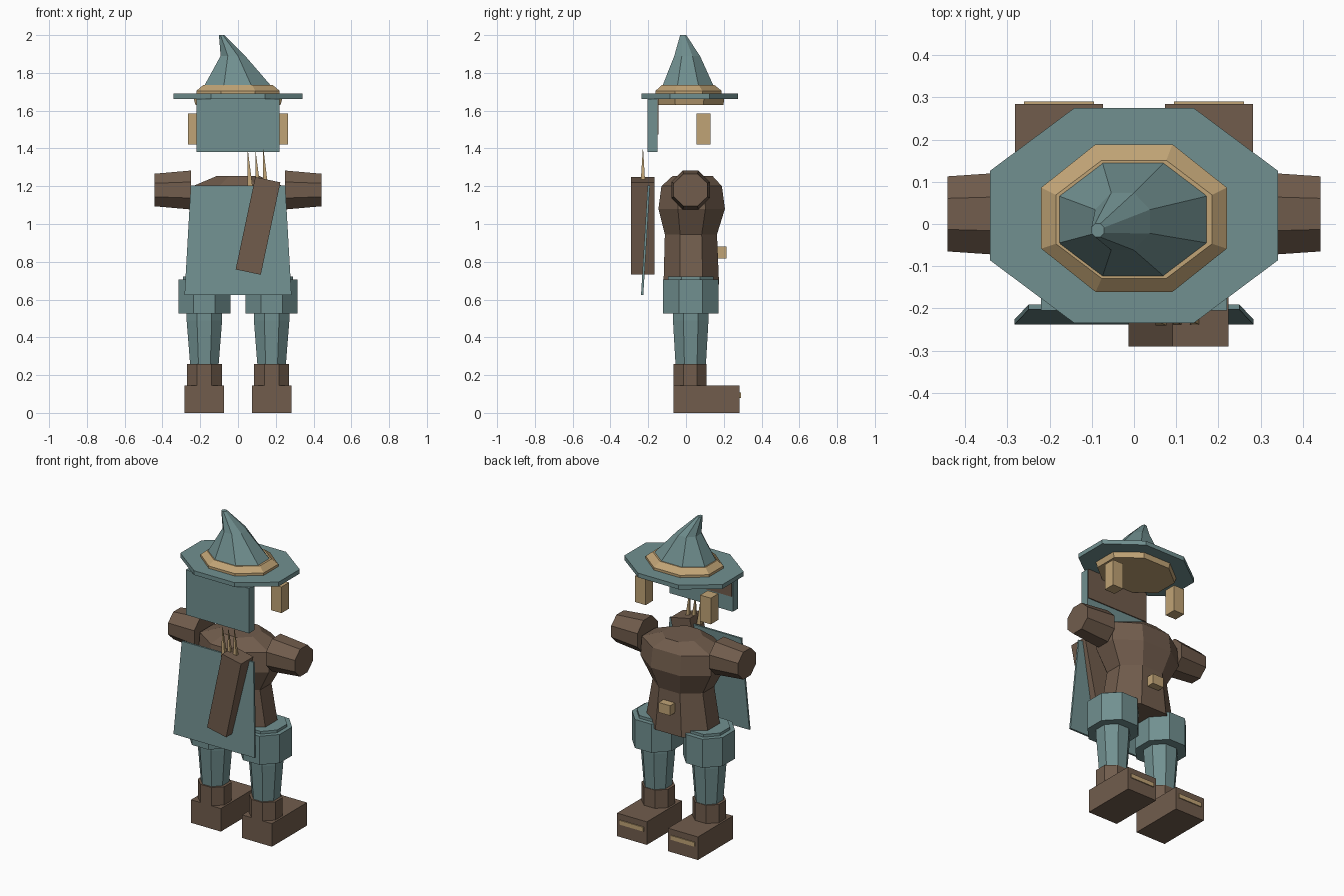
import bpy
import bmesh
import math
from mathutils import Matrix, Vector

cube = bpy.data.objects.get("Cube")
if cube:
    bpy.data.objects.remove(cube, do_unlink=True)


def material(name, colour):
    m = bpy.data.materials.new(name)
    m.use_nodes = True
    m.diffuse_color = (*colour, 1)
    m.node_tree.nodes["Principled BSDF"].inputs["Base Color"].default_value = (*colour, 1)
    return m


TEAL = material("dusty_teal", (0.165, 0.28, 0.28))
BROWN = material("leather_brown", (0.165, 0.108, 0.073))
TAN = material("straw_tan", (0.53, 0.37, 0.18))


def loft(name, mat, rings, sides=8, matrix=Matrix()):
    """Stack flat-sided rings; each ring is (z, half width, half depth, centre x, centre y)."""
    bm = bmesh.new()
    loops = []
    grow = 1 / math.cos(math.pi / sides)
    for z, rx, ry, cx, cy in rings:
        loop = []
        for i in range(sides):
            a = (i + 0.5) * math.tau / sides
            co = Vector((cx + rx * grow * math.cos(a), cy + ry * grow * math.sin(a), z))
            loop.append(bm.verts.new(matrix @ co))
        loops.append(loop)
    for low, high in zip(loops, loops[1:]):
        for i in range(sides):
            j = (i + 1) % sides
            bm.faces.new((low[i], low[j], high[j], high[i]))
    bm.faces.new(loops[0][::-1])
    bm.faces.new(loops[-1])
    bmesh.ops.recalc_face_normals(bm, faces=bm.faces)
    mesh = bpy.data.meshes.new(name)
    bm.to_mesh(mesh)
    bm.free()
    mesh.materials.append(mat)
    obj = bpy.data.objects.new(name, mesh)
    bpy.context.collection.objects.link(obj)
    return obj


def box(name, mat, x, y, z, matrix=Matrix()):
    rx, ry = (x[1] - x[0]) / 2, (y[1] - y[0]) / 2
    cx, cy = (x[0] + x[1]) / 2, (y[0] + y[1]) / 2
    return loft(name, mat, [(h, rx, ry, cx, cy) for h in z], 4, matrix)


# Hat
loft("hat_lining", TAN, [(1.63, 0.225, 0.18, 0, 0.018), (1.664, 0.235, 0.185, 0, 0.018)])
loft("hat_brim", TEAL, [(1.663, 0.342, 0.255, 0, 0.02), (1.69, 0.342, 0.255, 0, 0.02)])
loft("hat_band", TAN, [(1.69, 0.22, 0.175, 0, 0.014), (1.705, 0.22, 0.175, 0, 0.014),
                       (1.735, 0.185, 0.14, 0, 0.011)])
loft("hat_crown", TEAL, [(1.72, 0.185, 0.14, 0, 0.011), (1.89, 0.065, 0.068, -0.027, 0.006),
                         (2.0, 0.015, 0.016, -0.086, -0.015)])

# Hood behind the head, with its lining
box("hood", TEAL, (-0.22, 0.22), (-0.205, -0.152), (1.38, 1.663))
box("hood_lining", BROWN, (-0.215, 0.215), (-0.153, -0.146), (1.475, 1.663))

# Torso and buckle
loft("torso", BROWN, [(0.68, 0.22, 0.147, 0, 0.028), (0.945, 0.175, 0.138, 0, 0.026),
                      (1.08, 0.245, 0.176, 0, 0.03), (1.2, 0.24, 0.16, 0, 0.03),
                      (1.255, 0.11, 0.105, 0, 0.035)])
box("buckle", TAN, (-0.04, 0.04), (0.15, 0.215), (0.817, 0.88))

# Cape
loft("cape", TEAL, [(0.625, 0.283, 0.006, 0, -0.232), (1.205, 0.25, 0.006, 0, -0.197)], 4)

# Quiver and arrows on the cape
tilt = Matrix.Translation((0.106, 0, 0.99)) @ Matrix.Rotation(math.radians(12), 4, "Y")
box("quiver", BROWN, (-0.068, 0.068), (-0.29, -0.167), (-0.25, 0.25), tilt)
for k, top in enumerate((1.385, 1.38, 1.395)):
    x = 0.052 + 0.041 * k
    loft("arrow_%d" % (k + 1), TAN, [(1.2, 0.013, 0.013, x + 0.012, -0.228),
                                     (top, 0.001, 0.001, x, -0.228)], 4)

# Paired parts
for side, s in (("left", 1), ("right", -1)):
    box(side + "_ear", TAN, sorted((s * 0.19, s * 0.264)), (0.055, 0.13), (1.42, 1.585))

    # Arm stub, lofted along x
    along = Matrix.Translation((0, 0.024, 1.18)) @ Matrix.Rotation(s * math.pi / 2, 4, "Y")
    loft(side + "_arm", BROWN, [(0.25, 0.103, 0.102, 0, 0), (0.442, 0.086, 0.089, 0, 0)],
         matrix=along)

    # Leg, thigh cuff and boot
    c = s * 0.178
    loft(side + "_leg", TEAL, [(0.25, 0.075, 0.08, c, 0.025), (0.49, 0.094, 0.094, c, 0.025),
                               (0.55, 0.094, 0.094, c, 0.025), (0.62, 0.112, 0.12, c, 0.025),
                               (0.722, 0.112, 0.12, c, 0.025)])
    loft(side + "_thigh_cuff", TEAL, [(0.525, 0.138, 0.148, c, 0.025),
                                      (0.705, 0.138, 0.148, c, 0.025)])
    loft(side + "_boot_shaft", BROWN, [(0.14, 0.092, 0.087, c, 0.022),
                                       (0.26, 0.092, 0.087, c, 0.022)])
    box(side + "_boot", BROWN, (c - 0.104, c + 0.104), (-0.065, 0.284), (0, 0.145))
    box(side + "_boot_strip", TAN, (c - 0.083, c + 0.083), (0.283, 0.29), (0.08, 0.107))
